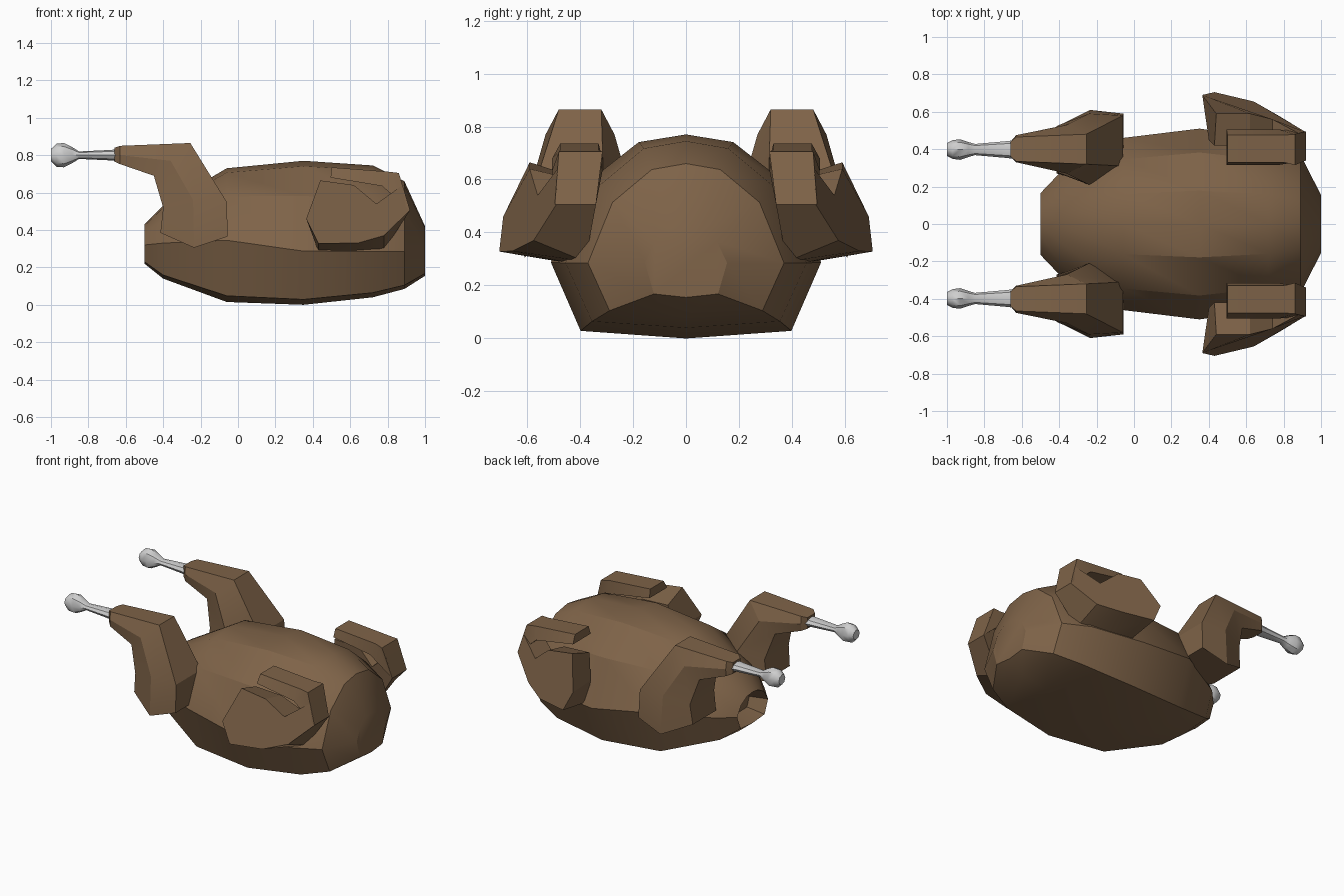
import bpy, bmesh, math

cube = bpy.data.objects.get("Cube")
if cube:
    bpy.data.objects.remove(cube, do_unlink=True)


def material(name, colour):
    mat = bpy.data.materials.new(name)
    mat.use_nodes = True
    mat.diffuse_color = (*colour, 1)
    mat.node_tree.nodes["Principled BSDF"].inputs["Base Color"].default_value = (*colour, 1)
    return mat


roast = material("roast brown", (0.21, 0.125, 0.065))
bone_white = material("bone white", (0.62, 0.62, 0.62))


def loft(name, rings, mat, angle, side=1, cavity=0):
    """Skin a list of equal-length point rings; side=-1 mirrors across y."""
    bm = bmesh.new()
    loops = [[bm.verts.new((x, y * side, z)) for x, y, z in ring] for ring in rings]
    n = len(loops[0])
    for a, b in zip(loops, loops[1:]):
        for i in range(n):
            j = (i + 1) % n
            bm.faces.new((a[i], a[j], b[j], b[i]))
    start = bm.faces.new(loops[0])
    bm.faces.new(loops[-1])
    bmesh.ops.recalc_face_normals(bm, faces=bm.faces)
    if cavity:
        bmesh.ops.inset_individual(bm, faces=[start], thickness=0.03)
        for v in start.verts:
            v.co.x += cavity
    mesh = bpy.data.meshes.new(name)
    bm.to_mesh(mesh)
    bm.free()
    obj = bpy.data.objects.new(name, mesh)
    bpy.context.collection.objects.link(obj)
    mesh.materials.append(mat)
    bpy.ops.object.select_all(action="DESELECT")
    obj.select_set(True)
    bpy.context.view_layer.objects.active = obj
    bpy.ops.object.shade_smooth_by_angle(angle=math.radians(angle))
    return obj


# Body: stations of x, bottom, widest height, top, half width
stations = [
    (-0.50, 0.22, 0.32, 0.43, 0.165), (-0.40, 0.14, 0.33, 0.53, 0.27),
    (-0.06, 0.015, 0.345, 0.73, 0.46), (0.35, 0.0, 0.287, 0.77, 0.51),
    (0.72, 0.04, 0.285, 0.745, 0.455), (0.89, 0.085, 0.285, 0.66, 0.37),
    (1.0, 0.155, 0.285, 0.42, 0.155),
]


def body_ring(x, low, mid, high, w):
    up = high - mid
    half = [(0.78 * w, low + 0.1 * (mid - low)), (w, mid),
            (0.75 * w, mid + 0.61 * up), (0.35 * w, mid + 0.94 * up)]
    right = [(x, y, z) for y, z in half]
    left = [(x, -y, z) for y, z in reversed(half)]
    return [(x, 0, low)] + right + [(x, 0, high)] + left


loft("body", [body_ring(*s) for s in stations], roast, 27, cavity=0.12)

# Leg: each ring has a front, middle and back edge as x, z, inner y, outer y
leg_rings = [
    [(-0.66, 0.765, 0.36, 0.44), (-0.66, 0.80, 0.36, 0.44), (-0.66, 0.84, 0.36, 0.44)],
    [(-0.63, 0.752, 0.335, 0.47), (-0.63, 0.80, 0.33, 0.475), (-0.63, 0.85, 0.335, 0.465)],
    [(-0.45, 0.69, 0.31, 0.50), (-0.36, 0.77, 0.27, 0.53), (-0.255, 0.865, 0.32, 0.48)],
    [(-0.40, 0.52, 0.27, 0.53), (-0.24, 0.56, 0.21, 0.59), (-0.06, 0.55, 0.31, 0.58)],
    [(-0.415, 0.385, 0.27, 0.52), (-0.235, 0.305, 0.22, 0.61), (-0.055, 0.365, 0.32, 0.59)],
]


def leg_ring(edges):
    return ([(x, i, z) for x, z, i, o in edges]
            + [(x, o, z) for x, z, i, o in reversed(edges)])


# Bone: x, y radius, z radius
bone_profile = [(-0.64, 0.05, 0.032), (-0.68, 0.045, 0.028), (-0.85, 0.03, 0.02),
                (-0.885, 0.04, 0.042), (-0.93, 0.055, 0.065), (-0.97, 0.05, 0.062),
                (-1.0, 0.035, 0.033)]


def bone_ring(x, ry, rz):
    turns = [math.tau * k / 8 for k in range(8)]
    return [(x, 0.398 + ry * math.cos(t), 0.80 + rz * math.sin(t)) for t in turns]


# Upper wing: outlines of the outer and inner faces
wing_outer = [(0.44, 0.59, 0.665), (0.365, 0.69, 0.46), (0.43, 0.705, 0.328),
              (0.64, 0.655, 0.33), (0.78, 0.575, 0.37), (0.92, 0.49, 0.505),
              (0.88, 0.485, 0.64), (0.74, 0.56, 0.54), (0.62, 0.59, 0.64)]
wing_inner = [(0.43, 0.42, 0.61), (0.40, 0.45, 0.44), (0.43, 0.45, 0.285),
              (0.62, 0.44, 0.285), (0.78, 0.38, 0.29), (0.92, 0.34, 0.505),
              (0.88, 0.33, 0.64), (0.74, 0.38, 0.52), (0.62, 0.42, 0.60)]

# Folded wing tip: x and z of lower and upper edge, then lower and upper y range
tip_edges = [
    (0.495, 0.68, 0.50, 0.735, 0.315, 0.505, 0.33, 0.475),
    (0.77, 0.635, 0.80, 0.712, 0.315, 0.505, 0.33, 0.475),
    (0.92, 0.505, 0.86, 0.705, 0.34, 0.495, 0.315, 0.48),
]


def tip_ring(xl, zl, xu, zu, li, lo, ui, uo):
    return [(xl, li, zl), (xl, lo, zl), (xu, uo, zu), (xu, ui, zu)]


for label, side in (("back", 1), ("front", -1)):
    loft(label + "_leg", [leg_ring(r) for r in leg_rings], roast, 25, side)
    loft(label + "_leg_bone", [bone_ring(*p) for p in bone_profile], bone_white, 40, side)
    loft(label + "_upper_wing", [wing_outer, wing_inner], roast, 20, side)
    loft(label + "_wing_tip", [tip_ring(*e) for e in tip_edges], roast, 20, side)
